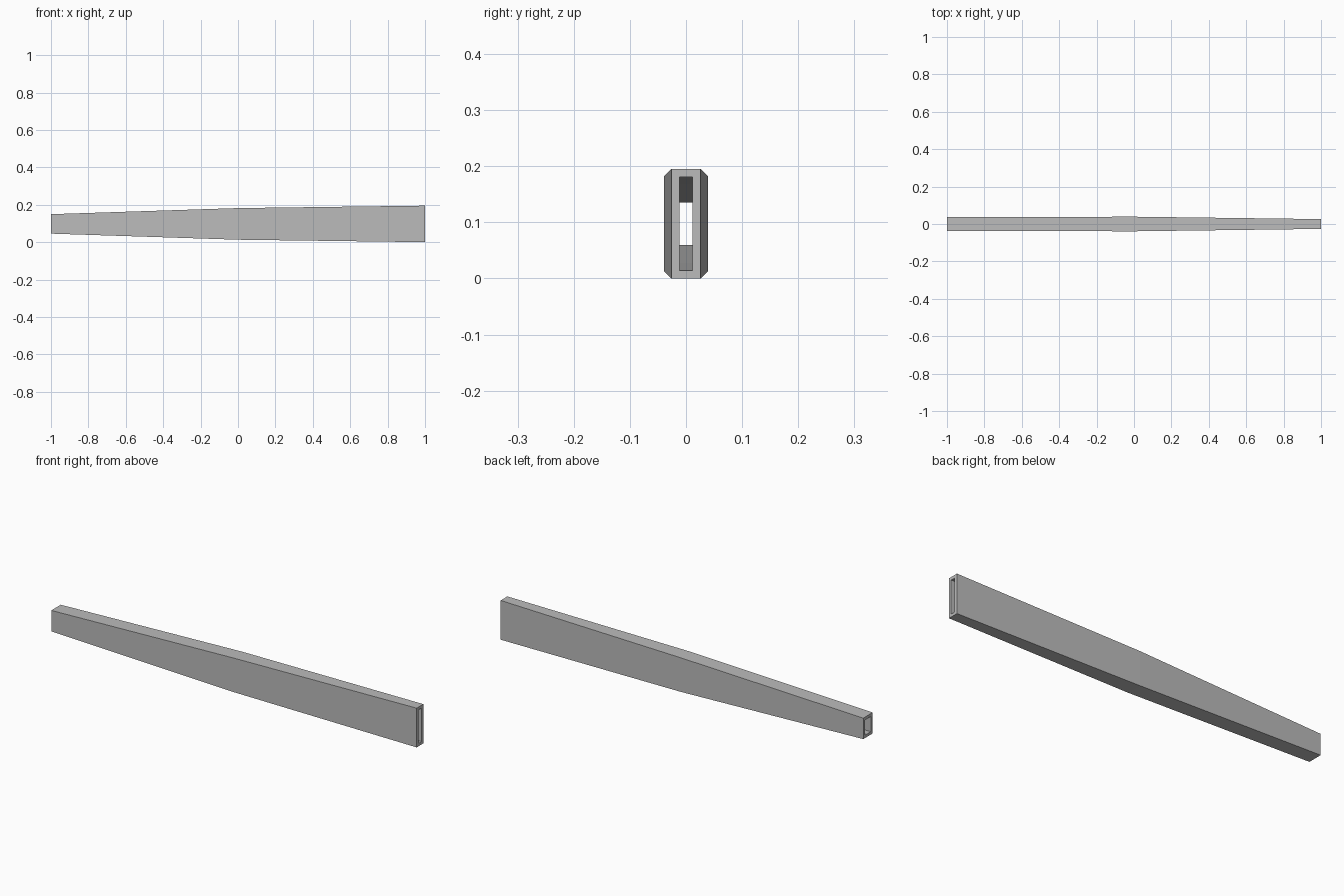
import bpy
import bmesh

cube = bpy.data.objects.get("Cube")
if cube:
    bpy.data.objects.remove(cube, do_unlink=True)

grey = bpy.data.materials.new("plain grey")
grey.use_nodes = True
colour = (0.5, 0.5, 0.5, 1)
grey.diffuse_color = colour
grey.node_tree.nodes["Principled BSDF"].inputs["Base Color"].default_value = colour

WALL = 0.0145
MID_Z = 0.0975
# Stations along the beam: x, half width, half height
STATIONS = [(-1, 0.037, 0.052), (0, 0.039, 0.0845), (1, 0.0262, 0.0975)]


def add_ring(bm, x, half_y, half_z):
    corners = [(-1, -1), (1, -1), (1, 1), (-1, 1)]
    return [bm.verts.new((x, sy * half_y, MID_Z + sz * half_z)) for sy, sz in corners]


def bridge(bm, ring_a, ring_b):
    for i in range(4):
        j = (i + 1) % 4
        bm.faces.new((ring_a[i], ring_a[j], ring_b[j], ring_b[i]))


# Hollow tapered beam: outer skin, inner skin and the two end rims
bm = bmesh.new()
outer = [add_ring(bm, x, w, h) for x, w, h in STATIONS]
inner = [add_ring(bm, x, w - WALL, h - WALL) for x, w, h in STATIONS]
for skin in (outer, inner):
    for a, b in zip(skin, skin[1:]):
        bridge(bm, a, b)
for end in (0, -1):
    bridge(bm, outer[end], inner[end])
bmesh.ops.recalc_face_normals(bm, faces=bm.faces)

mesh = bpy.data.meshes.new("tapered_hollow_beam")
bm.to_mesh(mesh)
bm.free()
mesh.materials.append(grey)
beam = bpy.data.objects.new("tapered_hollow_beam", mesh)
bpy.context.collection.objects.link(beam)
